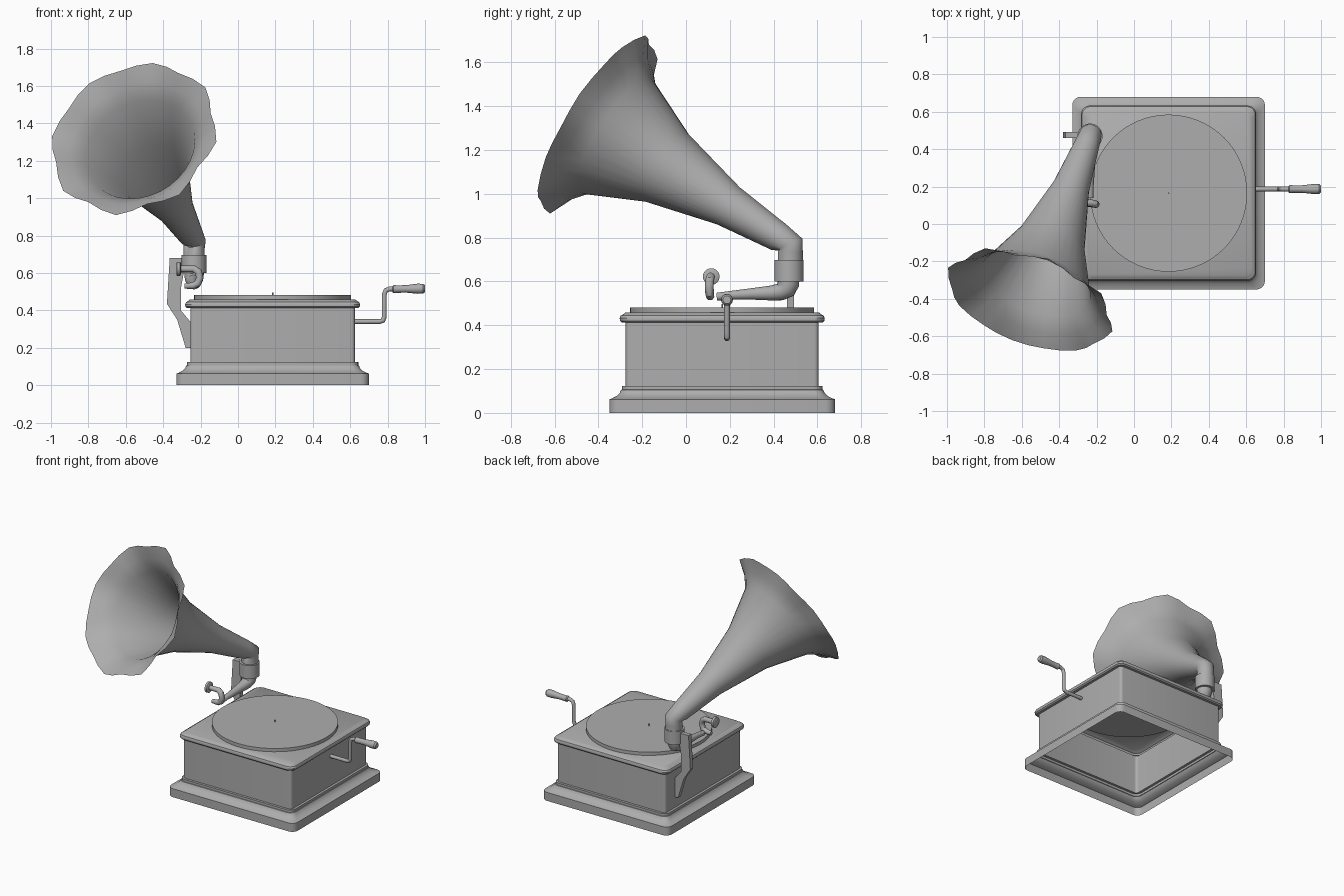
import bpy, bmesh, math
from mathutils import Vector

if "Cube" in bpy.data.objects:
    bpy.data.objects.remove(bpy.data.objects["Cube"])

CX, CY = 0.185, 0.165   # centre of the cabinet
GREY = bpy.data.materials.new("dark_grey")
GREY.diffuse_color = (0.42, 0.42, 0.42, 1)
GREY.use_nodes = True
GREY.node_tree.nodes["Principled BSDF"].inputs["Base Color"].default_value = GREY.diffuse_color


def finish(name, bm, angle=35):
    bmesh.ops.recalc_face_normals(bm, faces=bm.faces[:])
    me = bpy.data.meshes.new(name)
    bm.to_mesh(me)
    bm.free()
    me.materials.append(GREY)
    ob = bpy.data.objects.new(name, me)
    bpy.context.collection.objects.link(ob)
    bpy.ops.object.select_all(action='DESELECT')
    ob.select_set(True)
    bpy.context.view_layer.objects.active = ob
    bpy.ops.object.shade_smooth_by_angle(angle=math.radians(angle))
    return ob


def loft(name, rings, caps=(True, True), angle=35):
    """Skin a list of closed point rings."""
    bm = bmesh.new()
    vs = [[bm.verts.new(p) for p in ring] for ring in rings]
    n = len(vs[0])
    for a, b in zip(vs, vs[1:]):
        for i in range(n):
            j = (i + 1) % n
            bm.faces.new((a[i], a[j], b[j], b[i]))
    if caps[0]:
        bm.faces.new(vs[0])
    if caps[1]:
        bm.faces.new(vs[-1])
    return finish(name, bm, angle)


def tube(name, path, radii, ref, sides=16, caps=(True, True), lobes=None, angle=35):
    """Variable-radius tube; lobes gives (radial, axial) waves per ring index."""
    pts = [Vector(p) for p in path]
    u, rings = Vector(ref), []
    for k, (p, r) in enumerate(zip(pts, radii)):
        t = Vector((0, 0, 0))
        if k:
            t += (p - pts[k - 1]).normalized()
        if k < len(pts) - 1:
            t += (pts[k + 1] - p).normalized()
        t.normalize()
        u = (u - t * u.dot(t)).normalized()
        v = t.cross(u)
        wr, wa = (lobes or {}).get(k, (0, 0))
        ring = []
        for i in range(sides):
            a = 2 * math.pi * i / sides
            w = math.cos(8 * a)
            ring.append(p + (u * math.cos(a) + v * math.sin(a)) * (r + wr * w) - t * wa * w)
        rings.append(ring)
    return loft(name, rings, caps, angle)


def rounded_square(half, z, r=0.045, seg=5):
    ring = []
    for q, (sx, sy) in enumerate(((1, 1), (-1, 1), (-1, -1), (1, -1))):
        for s in range(seg + 1):
            a = math.pi / 2 * (q + s / seg)
            ring.append((CX + sx * (half - r) + r * math.cos(a),
                         CY + sy * (half - r) + r * math.sin(a), z))
    return ring


# Cabinet: plinth, moulding and walls, open underneath, with a beaded lid
cabinet = [(.515, 0), (.515, .062), (.503, .066), (.482, .077), (.467, .092), (.462, .105),
           (.458, .106), (.458, .123), (.44, .123), (.44, .412)]
loft("cabinet", [rounded_square(h, z, 0.045 if h > .45 else 0.02) for h, z in cabinet],
     (False, False))
lid = [(.44, .412), (.458, .412), (.466, .42), (.468, .432), (.463, .444), (.452, .45), (.442, .458)]
loft("lid", [rounded_square(h, z) for h, z in lid], (False, True))

# Turntable and spindle
tube("turntable", [(CX, CY, .45), (CX, CY, .482)], [.42, .42], (1, 0, 0), 64)
tube("spindle", [(CX, CY, .48), (CX, CY, .497)], [.004, .004], (1, 0, 0), 8)

# Winding crank with a turned handle
Y = 0.187
tube("crank_rod",
     [(.60, Y, .34), (.755, Y, .34), (.775, Y, .346), (.782, Y, .365), (.782, Y, .485),
      (.79, Y, .507), (.81, Y, .515), (.85, Y, .515)], [.013] * 8, (0, 1, 0), 12)
tube("crank_handle",
     [(.826, Y, .514), (.832, Y, .514), (.85, Y, .514), (.90, Y, .515), (.96, Y, .516),
      (.99, Y, .516), (1.0, Y, .516)],
     [.016, .022, .02, .02, .027, .026, .018], (0, 1, 0), 16)

# Side bracket that carries the horn
outline = [(-.365, .68), (-.29, .68), (-.29, .60), (-.305, .52), (-.305, .40), (-.255, .34),
           (-.25, .20), (-.28, .20), (-.325, .35), (-.38, .435)]
loft("bracket", [[(x, y, z) for x, z in outline] for y in (.46, .492)])

# Collar, tone arm and sound box
ax, ay = -.235, .47
tube("collar", [(ax, ay, .60), (ax, ay, .697)], [.067, .067], (1, 0, 0), 32)
arm = [(.465, .62, .053), (.465, .59, .052), (.455, .567, .049), (.43, .552, .04), (.39, .547, .034),
       (.30, .543, .026), (.20, .537, .019), (.14, .53, .018)]
tube("tone_arm", [(ax, y, z) for y, z, r in arm], [r for y, z, r in arm], (1, 0, 0), 20)
tube("sound_tube",
     [(-.285, .112, .53), (-.24, .11, .532), (-.215, .108, .545), (-.204, .106, .575),
      (-.212, .108, .606), (-.235, .113, .622), (-.315, .115, .622)],
     [.014, .019, .02, .02, .02, .019, .017], (0, 1, 0), 14)
tube("sound_box",
     [(-.33, .115, .622), (-.326, .115, .622), (-.31, .115, .622), (-.305, .115, .622)],
     [.03, .038, .038, .03], (0, 1, 0), 24)

# Horn: short neck, elbow, then a straight flaring cone with eight lobes
start, end = Vector((-.232, .478, .768)), Vector((-.557, -.41, 1.32))
flare = [(.06, .067), (.32, .099), (.64, .184), (.893, .305), (.955, .375), (1.0, .455)]
path = [(ax, .476, .68), (ax, .476, .735), start] + [start.lerp(end, t) for t, r in flare]
radii = [.057, .057, .06] + [r for t, r in flare]
tube("horn", path, radii, (.937, -.348, 0), 32, (False, False),
     {7: (.004, .002), 8: (.016, .008)}, 50)
